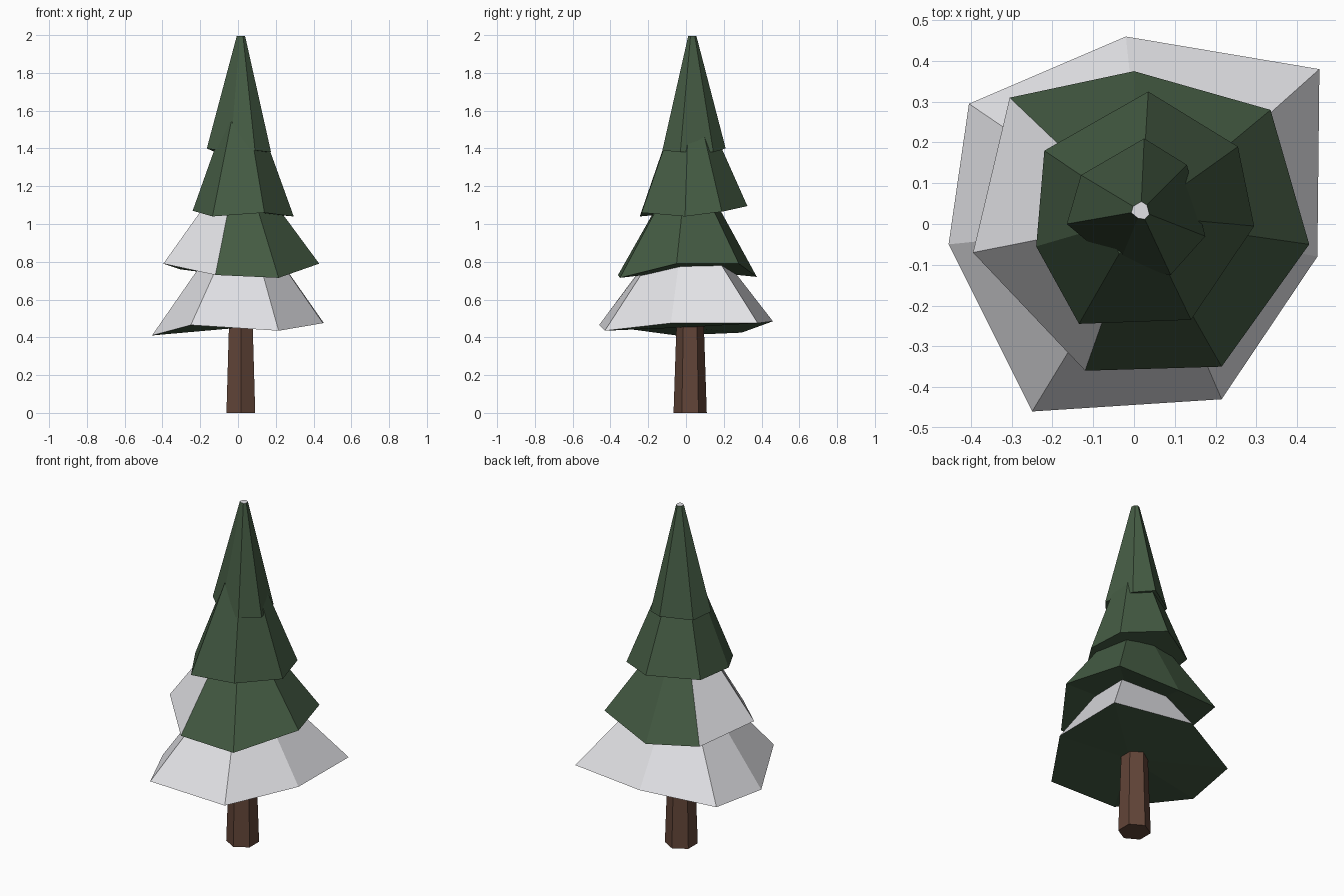
import bpy, bmesh
from math import sin, cos, pi
from mathutils import Vector

if "Cube" in bpy.data.objects:
    bpy.data.objects.remove(bpy.data.objects["Cube"])


def material(name, rgb):
    m = bpy.data.materials.new(name)
    m.diffuse_color = (*rgb, 1)
    m.use_nodes = True
    m.node_tree.nodes["Principled BSDF"].inputs["Base Color"].default_value = m.diffuse_color
    return m


GREEN = material("pine green", (0.058, 0.104, 0.056))
SNOW = material("snow white", (0.78, 0.78, 0.81))
BARK = material("bark brown", (0.12, 0.058, 0.039))


def finish(name, bm, mats):
    bmesh.ops.recalc_face_normals(bm, faces=bm.faces[:])
    me = bpy.data.meshes.new(name)
    bm.to_mesh(me)
    bm.free()
    for m in mats:
        me.materials.append(m)
    bpy.context.collection.objects.link(bpy.data.objects.new(name, me))


def tier(name, rim, centre, k, top_z, snowy=(), snow_cap=False):
    """Uneven skirt of boughs: rim points drawn in towards a centre at top_z."""
    bm = bmesh.new()
    n = len(rim)
    c = Vector(centre)
    low = [bm.verts.new(p) for p in rim]
    high = []
    for i, p in enumerate(rim):
        q = c + (Vector(p[:2]) - c) * k
        high.append(bm.verts.new((q.x, q.y, top_z)))
    for i in range(n):
        j = (i + 1) % n
        f = bm.faces.new((low[i], low[j], high[j], high[i]))
        f.material_index = int(i in snowy)
    bm.faces.new(high).material_index = int(snow_cap)
    # underside fan
    mid = bm.verts.new((c.x, c.y, sum(p[2] for p in rim) / n))
    for i in range(n):
        bm.faces.new((low[i], mid, low[(i + 1) % n]))
    finish(name, bm, [GREEN, SNOW])


# Rims run counter-clockwise from the back
tier("bottom_boughs",
     [(-0.02, 0.46, 0.485), (-0.405, 0.295, 0.425), (-0.455, -0.05, 0.41),
      (-0.25, -0.46, 0.465), (0.215, -0.43, 0.435), (0.45, -0.08, 0.475),
      (0.455, 0.38, 0.475)], (0.03, 0.0), 0.30, 0.90, snowy=range(7))
tier("lower_boughs",
     [(0.0, 0.375, 0.72), (-0.305, 0.31, 0.76), (-0.395, -0.07, 0.79),
      (-0.12, -0.36, 0.73), (0.215, -0.35, 0.715), (0.43, -0.05, 0.79),
      (0.335, 0.28, 0.79)], (0.01, 0.01), 0.28, 1.20, snowy=(1, 2))
tier("upper_boughs",
     [(0.035, 0.325, 1.095), (-0.22, 0.18, 1.08), (-0.24, -0.055, 1.07),
      (-0.135, -0.245, 1.04), (0.14, -0.235, 1.06), (0.295, -0.005, 1.04),
      (0.255, 0.19, 1.065)], (0.017, 0.02), 0.35, 1.54)
tier("treetop",
     [(0.025, 0.21, 1.40), (-0.13, 0.12, 1.385), (-0.165, 0.0, 1.40),
      (-0.04, -0.105, 1.38), (0.09, -0.125, 1.39), (0.175, -0.03, 1.38),
      (0.13, 0.145, 1.38)], (0.017, 0.032), 0.13, 1.995, snow_cap=True)

# Tapered six-sided trunk
bm = bmesh.new()
rings = []
for z, r in ((0.0, 0.088), (0.6, 0.068)):
    rings.append([bm.verts.new((0.015 + r * sin(i * pi / 3),
                                0.022 + r * cos(i * pi / 3), z)) for i in range(6)])
for i in range(6):
    j = (i + 1) % 6
    bm.faces.new((rings[0][i], rings[0][j], rings[1][j], rings[1][i]))
for ring in rings:
    bm.faces.new(ring)
finish("trunk", bm, [BARK])
